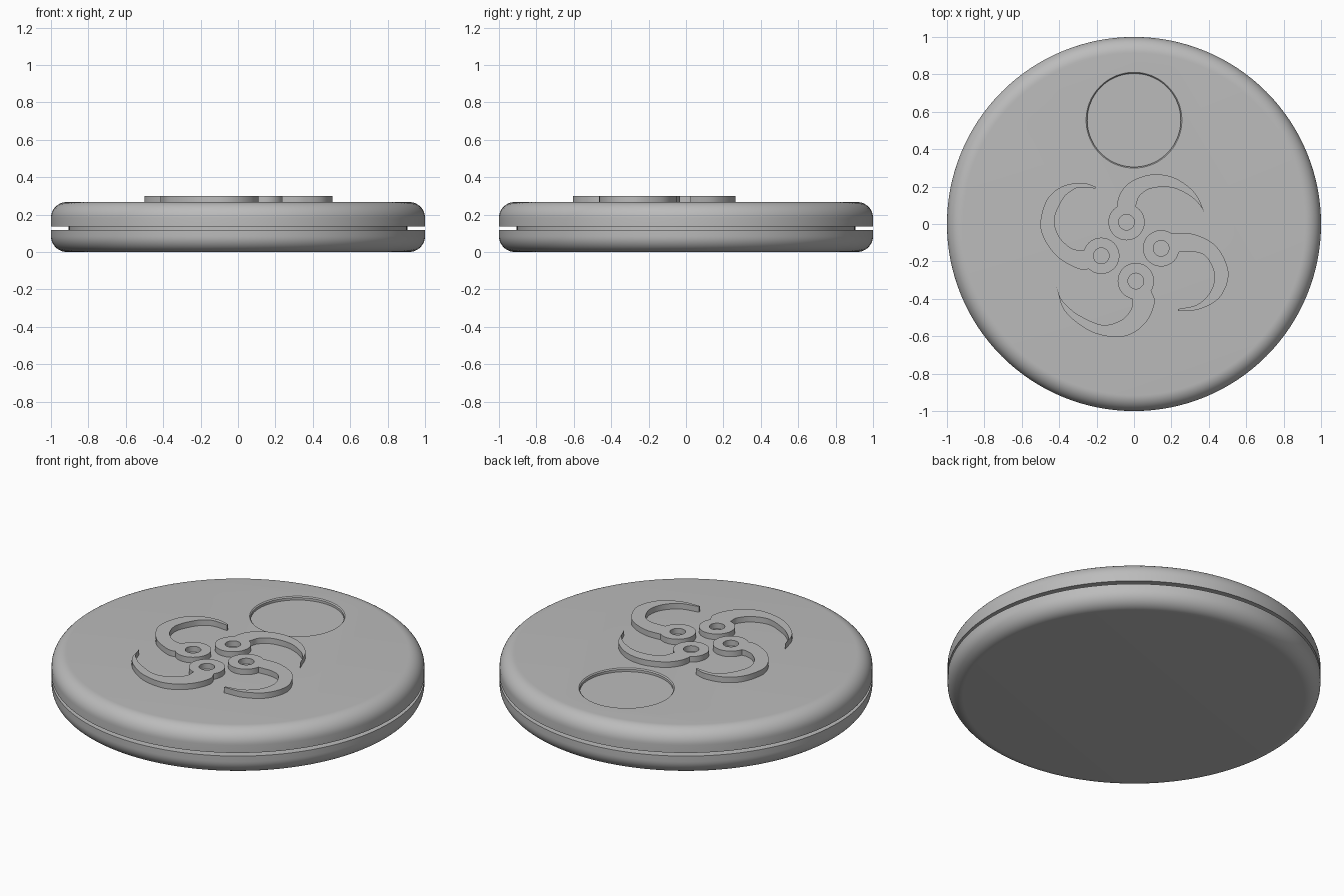
import bpy
import bmesh
import math
from mathutils import Vector

cube = bpy.data.objects.get("Cube")
if cube:
    bpy.data.objects.remove(cube, do_unlink=True)

TOP = 0.267          # deck height of the disc
EMBLEM_TOP = 0.3
FILLET = 0.085

grey = bpy.data.materials.new("plain grey")
grey.use_nodes = True
GREY = (0.5, 0.5, 0.5, 1)
grey.diffuse_color = GREY
grey.node_tree.nodes["Principled BSDF"].inputs["Base Color"].default_value = GREY


def add_object(name, bm):
    bmesh.ops.recalc_face_normals(bm, faces=bm.faces)
    mesh = bpy.data.meshes.new(name)
    bm.to_mesh(mesh)
    bm.free()
    mesh.materials.append(grey)
    obj = bpy.data.objects.new(name, mesh)
    bpy.context.collection.objects.link(obj)
    return obj


def lathe(name, profile, segments=128, centre=(0, 0)):
    """Revolve (radius, height) points, capping both ends with a flat disc."""
    bm = bmesh.new()
    rings = []
    for radius, z in profile:
        ring = []
        for i in range(segments):
            a = math.tau * i / segments
            ring.append(bm.verts.new((centre[0] + radius * math.cos(a),
                                      centre[1] + radius * math.sin(a), z)))
        rings.append(ring)
    for low, high in zip(rings, rings[1:]):
        for i in range(segments):
            j = (i + 1) % segments
            bm.faces.new((low[i], low[j], high[j], high[i]))
    bm.faces.new(rings[0])
    bm.faces.new(rings[-1])
    return add_object(name, bm)


def combine(target, tool, operation):
    """Apply a boolean and discard the tool."""
    mod = target.modifiers.new(operation.lower(), "BOOLEAN")
    mod.operation = operation
    mod.solver = "EXACT"
    mod.object = tool
    bpy.context.view_layer.objects.active = target
    bpy.ops.object.modifier_apply(modifier=mod.name)
    bpy.data.objects.remove(tool, do_unlink=True)


def smooth(obj):
    bpy.ops.object.select_all(action="DESELECT")
    obj.select_set(True)
    bpy.context.view_layer.objects.active = obj
    bpy.ops.object.shade_smooth_by_angle(angle=math.radians(30))


def spline(points, steps=8):
    """Smooth curve through points given in hundredths."""
    pts = [Vector(p) / 100 for p in points]
    pts = [2 * pts[0] - pts[1]] + pts + [2 * pts[-1] - pts[-2]]
    result = []
    for a, b, c, d in zip(pts, pts[1:], pts[2:], pts[3:]):
        for i in range(steps):
            t = i / steps
            result.append((2 * b + (c - a) * t + (2 * a - 5 * b + 4 * c - d) * t ** 2
                           + (3 * b - a - 3 * c + d) * t ** 3) / 2)
    return result[:(len(points) - 1) * steps] + [pts[-2]]


def rounded_edge(z_edge, direction):
    """Quarter round from the flat face out to the full radius."""
    arc = []
    for i in range(13):
        a = math.pi / 2 * i / 12
        arc.append((1 - FILLET + FILLET * math.sin(a),
                    z_edge + direction * FILLET * (1 - math.cos(a))))
    return arc


# Disc: two rounded halves joined by a narrower core that leaves a groove
groove = [(1, 0.118), (0.905, 0.118), (0.905, 0.137), (1, 0.137)]
body = lathe("disc_body", rounded_edge(0, 1) + groove + rounded_edge(TOP, -1)[::-1])

# Shallow round thumb recess with a softened lip
recess = lathe("recess_cutter", [(0.25, TOP - 0.02), (0.25, TOP - 0.006),
                                 (0.256, TOP), (0.256, TOP + 0.05)], 96, (0, 0.555))
combine(body, recess, "DIFFERENCE")
smooth(body)

# Raised emblem: hub centre, outer edge and inner edge of each curved arm
arms = {
    "back": ((-4, 1),
             [(-7, 5), (-9, 10), (-7, 17), (-1, 23), (10, 26.5), (22, 24.5), (33, 16), (39, 2.5)],
             [(-2, 5), (1, 10), (3, 15), (9, 19), (20, 19.5), (30, 15), (36, 9), (39, 2.5)]),
    "left": ((14.5, -13),
             [(17, -7), (21, -5), (32, -5.5), (44, -12), (50.5, -26), (46, -39), (35, -45.5), (23.5, -46.5)],
             [(20, -15), (24, -15), (33, -15), (39, -18), (43, -27), (41, -36), (34, -43), (23.5, -45.5)]),
    "front": ((1, -30.5),
              [(7, -33), (9.5, -36.5), (11, -42), (7.5, -51), (0, -58), (-10, -60.5), (-24, -57), (-37, -46.5), (-41.5, -33.5)],
              [(1, -36), (-1, -40), (-1.5, -45.5), (-7, -51.5), (-17, -54), (-29, -49), (-35, -44.5), (-39, -40), (-41.5, -33.5)]),
    "right": ((-17.5, -17),
              [(-22, -22), (-26, -24.5), (-32, -23), (-41, -17.5), (-48, -8), (-50, 1), (-46.5, 13), (-38.5, 20), (-28, 22), (-20.5, 20)],
              [(-23, -14), (-26, -14), (-30, -14), (-35, -12), (-40.5, -6), (-42.5, 3), (-38, 13.5), (-33, 18), (-29, 19.5), (-20.5, 19)]),
}

for side, (hub, outer, inner) in arms.items():
    outline = spline(outer) + spline(inner)[::-1]
    bm = bmesh.new()
    verts = [bm.verts.new((p.x, p.y, TOP - 0.01)) for p in outline]
    base = bm.faces.new(verts)
    bmesh.ops.remove_doubles(bm, verts=bm.verts, dist=0.0005)
    lifted = bmesh.ops.extrude_face_region(bm, geom=bm.faces[:], use_keep_orig=True)
    for v in lifted["geom"]:
        if isinstance(v, bmesh.types.BMVert):
            v.co.z = EMBLEM_TOP
    arm = add_object(side + "_emblem_arm", bm)
    centre = (hub[0] / 100, hub[1] / 100)
    disc = lathe("hub", [(0.097, TOP - 0.01), (0.097, EMBLEM_TOP)], 48, centre)
    combine(arm, disc, "UNION")
    hole = lathe("hole_cutter", [(0.042, 0.2), (0.042, 0.4)], 32, centre)
    combine(arm, hole, "DIFFERENCE")
    smooth(arm)
